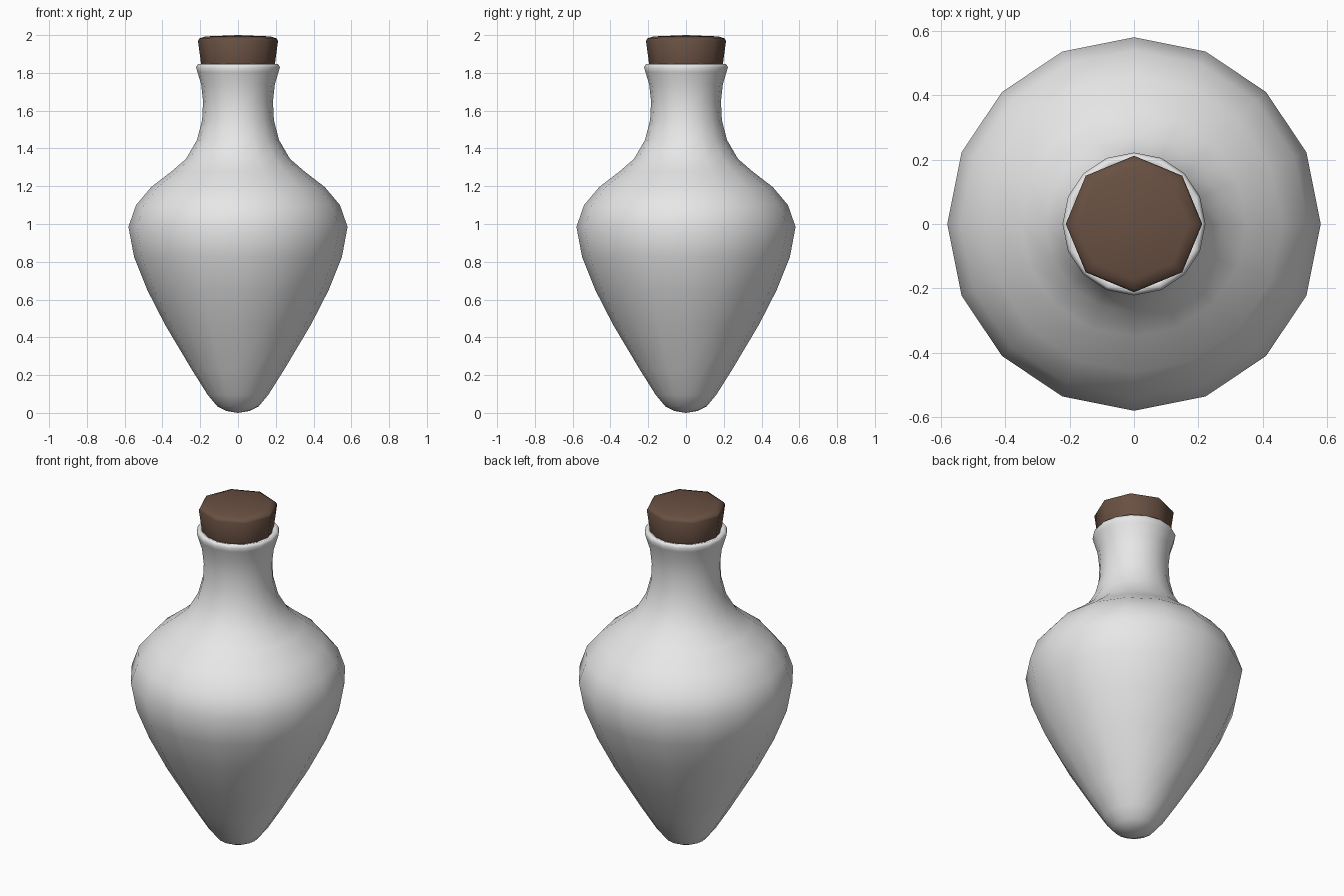
import bpy, bmesh, math

cube = bpy.data.objects.get("Cube")
if cube:
    bpy.data.objects.remove(cube, do_unlink=True)


def make_material(name, rgb):
    mat = bpy.data.materials.new(name)
    mat.use_nodes = True
    mat.diffuse_color = (*rgb, 1)
    mat.node_tree.nodes["Principled BSDF"].inputs["Base Color"].default_value = (*rgb, 1)
    return mat


def lathe(name, profile, sides, mat, sharp_angle):
    """Revolve (radius, height) points about z; zero radius makes a pole."""
    bm = bmesh.new()
    rings = []
    for r, z in profile:
        count = sides if r > 0 else 1
        rings.append([bm.verts.new((r * math.cos(math.tau * i / sides),
                                    r * math.sin(math.tau * i / sides), z))
                      for i in range(count)])
    for low, high in zip(rings, rings[1:]):
        for i in range(sides):
            j = (i + 1) % sides
            corners = [low[i % len(low)], low[j % len(low)],
                       high[j % len(high)], high[i % len(high)]]
            bm.faces.new(list(dict.fromkeys(corners)))
    mesh = bpy.data.meshes.new(name)
    bm.to_mesh(mesh)
    bm.free()
    mesh.materials.append(mat)
    obj = bpy.data.objects.new(name, mesh)
    bpy.context.collection.objects.link(obj)
    bpy.ops.object.select_all(action='DESELECT')
    obj.select_set(True)
    bpy.context.view_layer.objects.active = obj
    bpy.ops.object.shade_smooth_by_angle(angle=math.radians(sharp_angle))
    return obj


glaze = make_material("pale grey glaze", (0.8, 0.8, 0.8))
cork = make_material("dark brown cork", (0.14, 0.08, 0.055))

# Bottle: rounded tip, wide shoulder, waisted neck and a lip turned inward
bottle_profile = [
    (0, 0), (0.06, 0.01), (0.11, 0.035), (0.16, 0.095), (0.245, 0.23),
    (0.385, 0.465), (0.48, 0.65), (0.55, 0.825), (0.58, 0.985),
    (0.54, 1.10), (0.46, 1.195), (0.35, 1.28), (0.275, 1.345),
    (0.217, 1.445), (0.19, 1.55), (0.185, 1.65), (0.195, 1.74),
    (0.215, 1.805), (0.222, 1.83), (0.212, 1.847), (0.187, 1.84),
    (0.172, 1.76), (0.165, 1.68),
]
lathe("bottle", bottle_profile, 16, glaze, 80)

# Stopper: eight-sided tapered plug with a softened, slightly domed top
stopper_profile = [
    (0, 1.69), (0.17, 1.69), (0.195, 1.845), (0.212, 1.97),
    (0.205, 1.982), (0.172, 1.993), (0, 2.0),
]
lathe("stopper", stopper_profile, 8, cork, 60)
